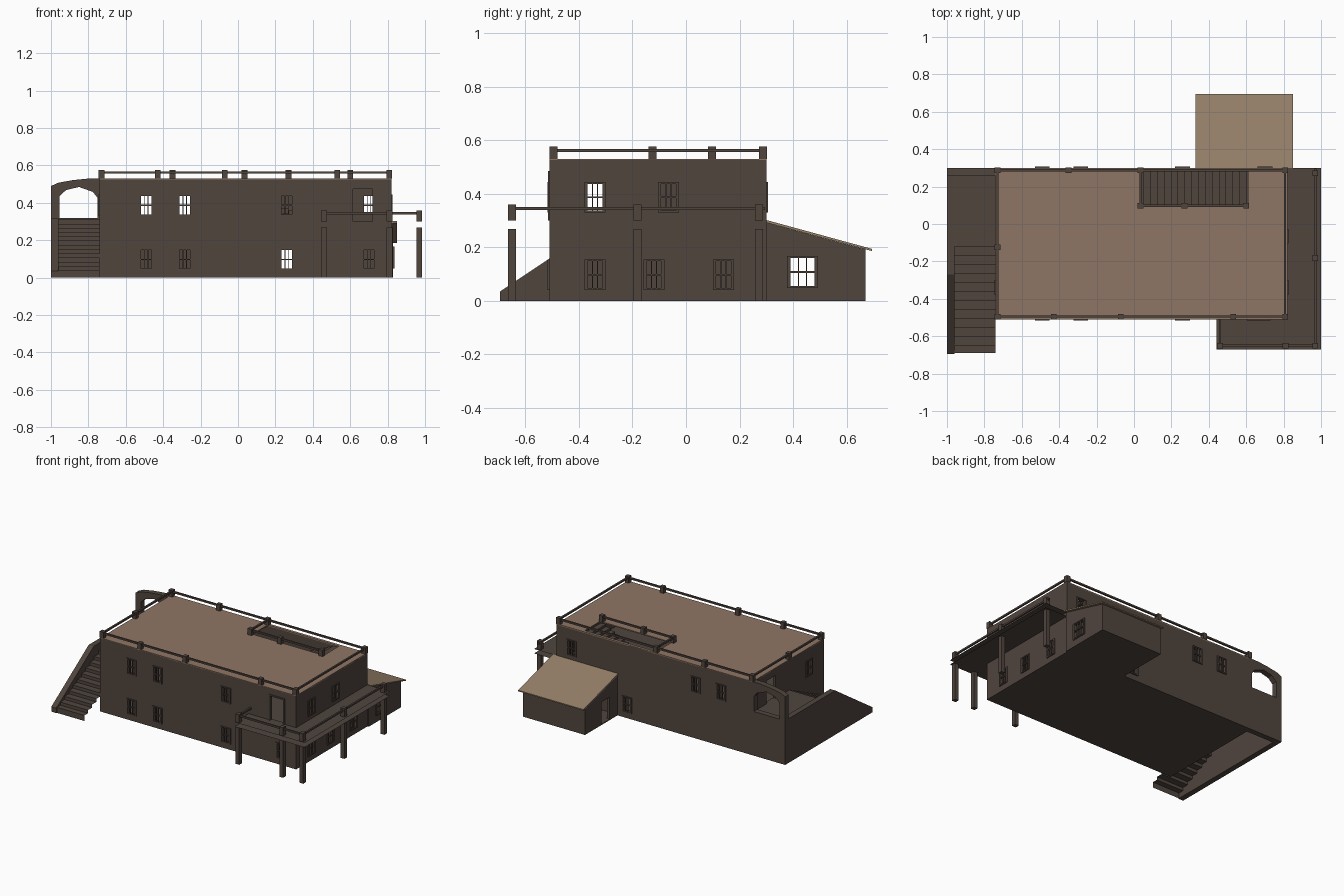
import bpy, bmesh

if "Cube" in bpy.data.objects:
    bpy.data.objects.remove(bpy.data.objects["Cube"])

def material(name, rgb):
    m = bpy.data.materials.new(name)
    m.diffuse_color = (*rgb, 1)
    m.use_nodes = True
    m.node_tree.nodes["Principled BSDF"].inputs["Base Color"].default_value = m.diffuse_color
    return m

WOOD = material("dark_brown", (0.080, 0.059, 0.048))
ROOF = material("roof_tan", (0.275, 0.183, 0.130))
SHED = material("shed_roof_tan", (0.300, 0.215, 0.138))

def finish(name, bm, mat=WOOD, recalc=True):
    if recalc:
        bmesh.ops.recalc_face_normals(bm, faces=bm.faces)
    me = bpy.data.meshes.new(name)
    bm.to_mesh(me)
    bm.free()
    me.materials.append(mat)
    ob = bpy.data.objects.new(name, me)
    bpy.context.collection.objects.link(ob)
    return ob

def place(axis, c, u, v):
    return (c, u, v) if axis == 'x' else (u, c, v) if axis == 'y' else (u, v, c)

def boxes(name, items, mat=WOOD):
    """items: (x0, x1, y0, y1, z0, z1)"""
    bm = bmesh.new()
    for x0, x1, y0, y1, z0, z1 in items:
        r = bmesh.ops.create_cube(bm, size=1)
        for v in r['verts']:
            v.co = (x1 if v.co.x > 0 else x0, y1 if v.co.y > 0 else y0, z1 if v.co.z > 0 else z0)
    return finish(name, bm, mat)

def prism(name, axis, c0, c1, pts, mat=WOOD):
    bm = bmesh.new()
    f = bm.faces.new([bm.verts.new(place(axis, c0, u, v)) for u, v in pts])
    r = bmesh.ops.extrude_face_region(bm, geom=[f])
    for v in r['geom']:
        if isinstance(v, bmesh.types.BMVert):
            v.co['xyz'.index(axis)] = c1
    return finish(name, bm, mat)

def panel(name, axis, c, rect, holes=(), top=None, thick=0.02, mat=WOOD):
    """Flat panel with rectangular holes; top(u) can slope the upper edge."""
    u0, u1, v0, v1 = rect
    us = sorted({u0, u1, *[h[0] for h in holes], *[h[1] for h in holes]})
    vs = sorted({v0, v1, *[h[2] for h in holes], *[h[3] for h in holes]})
    bm = bmesh.new()
    grid = {(u, v): bm.verts.new(place(axis, c, u, top(u) if top and v == v1 else v))
            for u in us for v in vs}
    for a, b in zip(us, us[1:]):
        for d, e in zip(vs, vs[1:]):
            mu, mv = (a + b) / 2, (d + e) / 2
            if not any(h[0] < mu < h[1] and h[2] < mv < h[3] for h in holes):
                bm.faces.new([grid[a, d], grid[b, d], grid[b, e], grid[a, e]])
    bmesh.ops.delete(bm, geom=[v for v in bm.verts if not v.link_faces], context='VERTS')
    ob = finish(name, bm, mat)
    if thick:
        s = ob.modifiers.new("thickness", 'SOLIDIFY')
        s.thickness, s.offset = thick, 0
    return ob

def window(name, axis, c, out, u, z, w=0.055, h=0.10):
    """Frame and glazing bars around a hole; out is the outward direction."""
    a, b, d, e, t = u - w / 2, u + w / 2, z - h / 2, z + h / 2, 0.007
    rects = [(a - .012, a, d - t, e + t), (b, b + .012, d - t, e + t),
             (a, b, e, e + t), (a, b, d - t, d), (a, b, z - .003, z + .003)]
    rects += [(a + w * k / 3 - .002, a + w * k / 3 + .002, d, e) for k in (1, 2)]
    c0, c1 = sorted((c - out * 0.004, c + out * 0.007))
    if axis == 'x':
        boxes(name, [(c0, c1, p, q, r, s) for p, q, r, s in rects])
    else:
        boxes(name, [(p, q, c0, c1, r, s) for p, q, r, s in rects])

def wall(name, axis, c, out, rect, wins, doors=()):
    holes = [(u - .0275, u + .0275, z - .05, z + .05) for u, z in wins] + list(doors)
    panel(name, axis, c - out * 0.01, rect, holes)
    for i, (u, z) in enumerate(wins):
        window(f"{name}_window_{i}", axis, c, out, u, z)

# Main building
X0, X1, Y0, Y1, H = -0.74, 0.82, -0.51, 0.30, 0.53
LO, UP = 0.098, 0.387
wall("front_wall", 'y', Y0, -1, (X0, X1, 0, H - .004),
     [(x, z) for x in (-.49, -.285, .26) for z in (LO, UP)] + [(.70, LO)],
     [(.615, .72, .30, .475)])
wall("back_wall", 'y', Y1, 1, (X0, X1, 0, H - .004),
     [(-.49, UP), (-.285, UP), (.70, UP), (.26, LO)])
wall("right_wall", 'x', X1, 1, (Y0, Y1, 0, H - .004),
     [(-.34, UP), (-.065, UP), (-.34, LO), (-.12, LO), (.14, LO)])
wall("left_wall", 'x', X0, -1, (Y0, Y1, 0, H - .004), [(-.34, UP)], [(.04, .14, .31, .475)])
panel("ground_floor", 'z', .003, (X0, X1, Y0, Y1), thick=.006)
panel("upper_floor", 'z', .265, (X0 + .02, X1 - .02, Y0 + .02, Y1 - .02), thick=.01)
panel("flat_roof", 'z', H - .004, (X0, X1, Y0, Y1), [(.04, .61, .105, .28)], thick=.008, mat=ROOF)

# Door frame to the balcony
boxes("balcony_door_frame", [(.605, .615, -.516, -.506, .30, .485), (.72, .73, -.516, -.506, .30, .485),
                             (.605, .73, -.516, -.506, .475, .485)])

# Stairs rising from the upper floor to the roof opening
N = 15
boxes("roof_stairs", [(.05 + .55 * i / N, .05 + .55 * (i + 1) / N + .004, .105, .28,
                       .27 + .25 * i / N - .012, .27 + .25 * (i + 1) / N) for i in range(N)])

def railing(name, posts, runs, z0, z1, zr, r=0.015):
    boxes(name + "_posts", [(x - r, x + r, y - r, y + r, z0, z1) for x, y in posts])
    t = .006
    boxes(name + "_rails", [(min(a, c) - t, max(a, c) + t, min(b, d) - t, max(b, d) + t, zr - t, zr + t)
                            for (a, b), (c, d) in runs])

# Roof railing and stairwell railing
L, R, F, B, S = -.73, .808, -.495, .288, .097
railing("roof_railing",
        [(x, F) for x in (L, -.43, -.07, .53, R)] + [(x, B) for x in (L, -.35, .035, R)]
        + [(L, -.125)] + [(x, S) for x in (.035, .27, .60)],
        [((L, F), (R, F)), ((L, B), (R, B)), ((L, F), (L, B)), ((R, F), (R, B)),
         ((.035, B), (.035, S)), ((.035, S), (.60, S))], H, .576, .562)

# Wrap-around balcony: top boards and underside
for part, z in (("boards", .30), ("underside", .268)):
    panel(f"balcony_front_{part}", 'z', z, (.44, 1.0, -.67, Y0), thick=0)
    panel(f"balcony_side_{part}", 'z', z, (X1, 1.0, Y0, Y1), thick=0)
P = [(.46, -.65), (.81, -.65), (.97, -.65), (.97, -.182), (.97, .272)]
boxes("balcony_support_posts", [(x - .015, x + .015, y - .015, y + .015, 0, .268) for x, y in P])
railing("balcony_railing", P, [(P[0], P[2]), (P[2], (.97, .29)), (P[0], (.46, Y0))], .30, .36, .345)

# Lean-to shed
def slope(y):
    return .292 - (y - .30) * .27

panel("shed_left_wall", 'x', .345, (.30, .67, 0, .19), [(.39, .48, 0, .165)], slope)
panel("shed_right_wall", 'x', .82, (.30, .67, 0, .19), [(.39, .48, .055, .16)], slope)
window("shed_window", 'x', .83, 1, .435, .1075, .09, .105)
panel("shed_back_wall", 'y', .66, (.335, .83, 0, slope(.66)))
panel("shed_floor", 'z', .003, (.335, .83, .30, .67), thick=.006)
prism("shed_roof", 'x', .33, .85, [(.30, .292), (.30, .302), (.695, .194), (.695, .186)], SHED)

# Outside stairs: open-bottomed treads and risers, then the landing
bm = bmesh.new()
n, ys, zs = 12, -.69, .04
prof = [(ys, 0), (ys, zs)]
for i in range(n):
    y = -.65 + (.53 / (n - 1)) * i * 1.0
    prof += [(y, zs + (.31 - zs) * i / n), (y, zs + (.31 - zs) * (i + 1) / n)]
prof.append((.28, .31))
rows = [[bm.verts.new((x, y, z)) for y, z in prof] for x in (-.965, X0)]
for i in range(len(prof) - 1):
    bm.faces.new([rows[0][i], rows[1][i], rows[1][i + 1], rows[0][i + 1]])
finish("outside_stairs_and_landing", bm, recalc=False)
prism("stair_side_wall", 'x', -1.0, -.96,
      [(-.695, 0), (-.695, .035), (-.27, .318), (.30, .318), (.30, 0)])
boxes("landing_back_wall", [(-.96, X0, .26, .30, 0, .318)])

# Arch at the back of the landing
prism("landing_arch", 'y', .26, .30,
      [(-1, .31), (-1, .49), (-.96, .508), (-.88, .522), (-.80, .53), (X0, .53), (X0, .31),
       (-.75, .31), (-.75, .425), (-.775, .458), (-.85, .485), (-.92, .468), (-.955, .435), (-.955, .31)])
